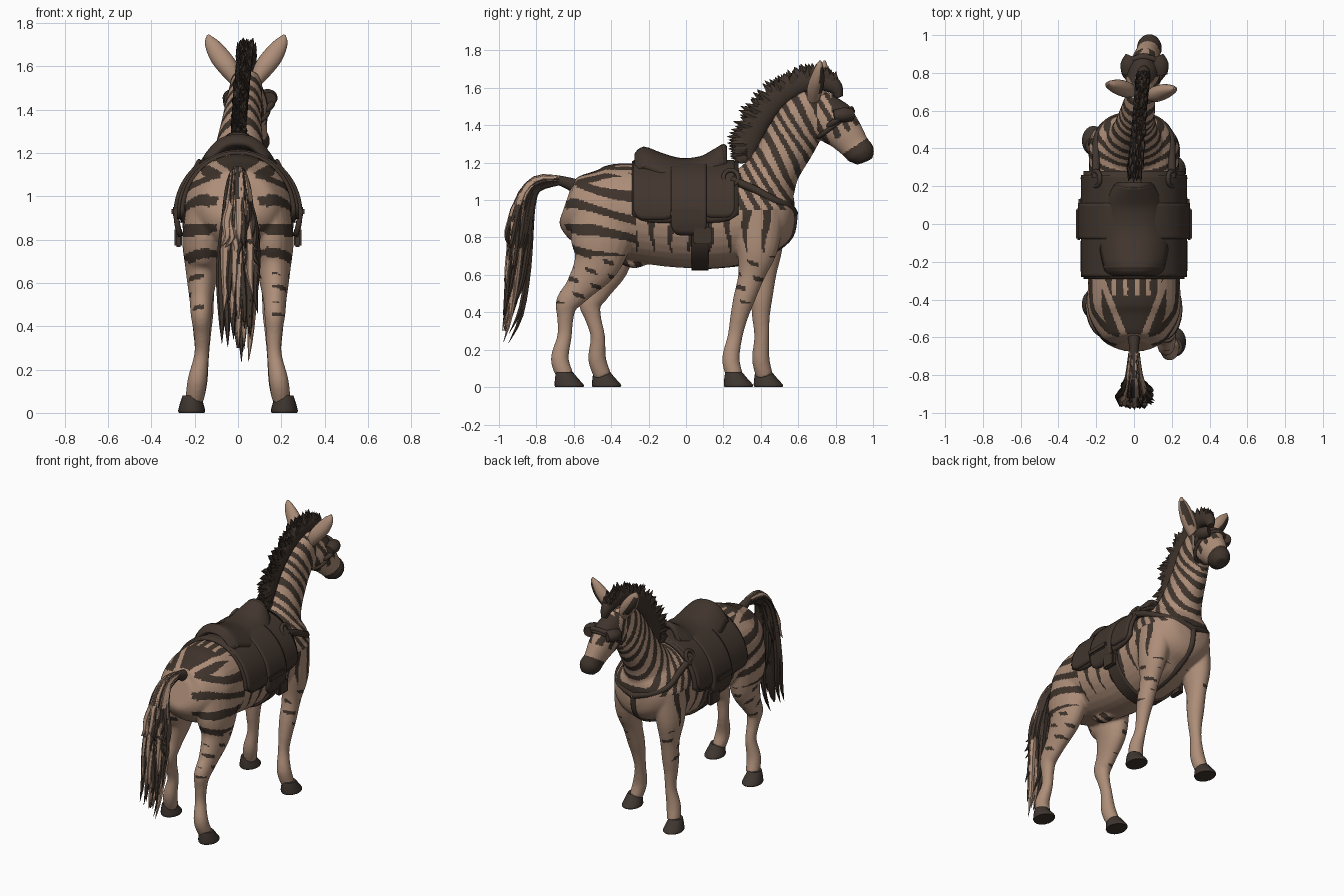
import bpy, bmesh, math, random
from mathutils import Vector

random.seed(4)
if "Cube" in bpy.data.objects:
    bpy.data.objects.remove(bpy.data.objects["Cube"])


def material(name, rgb):
    m = bpy.data.materials.new(name)
    m.use_nodes = True
    m.diffuse_color = (*rgb, 1)
    m.node_tree.nodes["Principled BSDF"].inputs["Base Color"].default_value = (*rgb, 1)
    return m


TAN = material("tan coat", (0.42, 0.27, 0.19))
DARK = material("dark stripe", (0.05, 0.034, 0.025))
LEATHER = material("brown leather", (0.053, 0.036, 0.027))
HOOF = material("dark hoof", (0.05, 0.037, 0.03))


def spline(keys, steps):
    """Catmull-Rom resampling of tuples of any length."""
    k = [keys[0], *keys, keys[-1]]
    out = []
    for i in range(1, len(k) - 2):
        for s in range(steps):
            t = s / steps
            out.append([0.5 * (2 * b + (c - a) * t + (2 * a - 5 * b + 4 * c - d) * t * t
                               + (3 * b - a - 3 * c + d) * t ** 3)
                        for a, b, c, d in zip(*k[i - 1:i + 3])])
    return out + [list(keys[-1])]


def tube(bm, keys, steps=5, sides=20, axis=None):
    """Closed tube through (x, y, z, side radius, depth radius) sections."""
    rows = spline(keys, steps)
    pts = [Vector(r[:3]) for r in rows]
    rings = []
    for i, r in enumerate(rows):
        t = axis or (pts[min(i + 1, len(pts) - 1)] - pts[max(i - 1, 0)]).normalized()
        up = t.cross(Vector((1, 0, 0))).normalized()
        side = up.cross(t)
        turn = [math.tau * j / sides for j in range(sides)]
        rings.append([bm.verts.new(pts[i] + side * (r[3] * math.cos(a)) + up * (r[4] * math.sin(a)))
                      for a in turn])
    for a, b in zip(rings, rings[1:]):
        for j in range(sides):
            bm.faces.new((a[j], a[j - 1], b[j - 1], b[j]))
    bm.faces.new(rings[0])
    bm.faces.new(rings[-1][::-1])


def finish(name, bm, *mats):
    bmesh.ops.recalc_face_normals(bm, faces=bm.faces)
    me = bpy.data.meshes.new(name)
    bm.to_mesh(me)
    bm.free()
    for m in mats:
        me.materials.append(m)
    me.shade_smooth()
    me.set_sharp_from_angle(angle=0.7)
    ob = bpy.data.objects.new(name, me)
    bpy.context.collection.objects.link(ob)
    return ob


def sheet(name, rows, thick):
    """Thickened leather surface from rows of points."""
    bm = bmesh.new()
    grid = [[bm.verts.new(p) for p in row] for row in rows]
    for a, b in zip(grid, grid[1:]):
        for j in range(len(a) - 1):
            bm.faces.new((a[j], a[j + 1], b[j + 1], b[j]))
    mod = finish(name, bm, LEATHER).modifiers.new("thickness", "SOLIDIFY")
    mod.thickness, mod.offset = thick, 0


def saddle_wrap(name, y0, y1, rx, rz, reach, thick=0.02, zc=0.92, rounding=0.09):
    rows = []
    for i in range(13):
        r = reach * (1 - rounding * (i / 6 - 1) ** 6)
        rows.append([(rx * math.sin(r * k / 20), y0 + (y1 - y0) * i / 12, zc + rz * math.cos(r * k / 20))
                     for k in range(-20, 21)])
    sheet(name, rows, thick)


def strap(name, pts, radius, cyclic=False):
    cu = bpy.data.curves.new(name, "CURVE")
    cu.dimensions = "3D"
    cu.bevel_depth = radius
    sp = cu.splines.new("POLY")
    sp.points.add(len(pts) - 1)
    for p, q in zip(sp.points, pts):
        p.co = (*q, 1)
    sp.use_cyclic_u = cyclic
    cu.materials.append(LEATHER)
    bpy.context.collection.objects.link(bpy.data.objects.new(name, cu))


def block(name, loc, size):
    bm = bmesh.new()
    bmesh.ops.create_cube(bm, size=1)
    bmesh.ops.scale(bm, vec=size, verts=bm.verts)
    bmesh.ops.translate(bm, vec=loc, verts=bm.verts)
    bmesh.ops.bevel(bm, geom=bm.edges[:], offset=0.008, segments=2, affect="EDGES")
    finish(name, bm, LEATHER)


# Body: trunk, neck, head and legs fused into one skin
bm = bmesh.new()
tube(bm, [(0, -0.645, 0.98, 0.08, 0.09), (0, -0.61, 0.97, 0.17, 0.16), (0, -0.48, 0.945, 0.24, 0.225),
          (0, -0.32, 0.94, 0.245, 0.258), (0, -0.05, 0.9, 0.24, 0.26), (0, 0.2, 0.9, 0.24, 0.258),
          (0, 0.38, 0.93, 0.235, 0.24), (0, 0.5, 0.93, 0.2, 0.19), (0, 0.56, 0.93, 0.14, 0.13),
          (0, 0.58, 0.93, 0.06, 0.06)], sides=32)
tube(bm, [(0, 0.32, 0.95, 0.19, 0.2), (0, 0.41, 1.06, 0.165, 0.175), (0.005, 0.475, 1.175, 0.125, 0.14),
          (0.015, 0.56, 1.32, 0.095, 0.14), (0.03, 0.63, 1.44, 0.083, 0.13), (0.04, 0.7, 1.54, 0.07, 0.08)], sides=28)
tube(bm, [(0.035, 0.7, 1.54, 0.06, 0.07), (0.045, 0.78, 1.43, 0.09, 0.12), (0.06, 0.85, 1.355, 0.077, 0.1),
          (0.073, 0.905, 1.285, 0.062, 0.08), (0.083, 0.937, 1.245, 0.066, 0.076), (0.088, 0.955, 1.205, 0.038, 0.045)],
     sides=24)
tube(bm, [(0, -0.36, 0.7, 0.03, 0.03), (0, -0.28, 0.67, 0.045, 0.035), (0, -0.2, 0.68, 0.02, 0.02)])
hind = [(0.13, -0.42, 0.97, 0.105, 0.18), (0.153, -0.45, 0.8, 0.105, 0.17), (0.165, -0.48, 0.66, 0.078, 0.125),
        (0.17, -0.57, 0.53, 0.055, 0.078), (0.17, -0.635, 0.45, 0.048, 0.062), (0.167, -0.645, 0.37, 0.038, 0.044),
        (0.168, -0.65, 0.27, 0.034, 0.039), (0.188, -0.675, 0.15, 0.045, 0.048), (0.2, -0.645, 0.06, 0.043, 0.046)]
fore = [(0.14, 0.38, 0.95, 0.1, 0.15), (0.165, 0.38, 0.75, 0.08, 0.115), (0.165, 0.35, 0.6, 0.057, 0.072),
        (0.165, 0.31, 0.47, 0.053, 0.058), (0.165, 0.285, 0.38, 0.043, 0.048), (0.167, 0.262, 0.27, 0.034, 0.04),
        (0.185, 0.24, 0.15, 0.045, 0.047), (0.2, 0.26, 0.06, 0.042, 0.045)]
hoof_bm = bmesh.new()
for leg, stride in ((hind, 0.2), (fore, 0.16)):
    for side in (1, -1):
        step = lambda z: stride * min(1, max(0, (0.85 - z) / 0.65)) if side < 0 else 0
        tube(bm, [(side * x, y + step(z), z, a, b) for x, y, z, a, b in leg])
        x, y = side * 0.214, leg[-1][1] + step(0)
        tube(hoof_bm, [(x, y - 0.005, 0.08, 0.042, 0.045), (x, y + 0.005, 0.05, 0.052, 0.06),
                       (x, y + 0.02, 0.012, 0.062, 0.078), (x, y + 0.02, 0, 0.058, 0.074)], axis=Vector((0, 0, -1)))
finish("hooves", hoof_bm, HOOF)
body = finish("body", bm, TAN, DARK)
mod = body.modifiers.new("fuse", "REMESH")
mod.mode, mod.voxel_size = "VOXEL", 0.0085
mod = body.modifiers.new("soften", "SMOOTH")
mod.factor, mod.iterations = 0.5, 6
skin = bpy.data.meshes.new_from_object(body.evaluated_get(bpy.context.evaluated_depsgraph_get()))
body.modifiers.clear()
body.data = skin
skin.materials.clear()
skin.materials.append(TAN)
skin.materials.append(DARK)


def wave(v):
    return math.sin(math.tau * v)


def striped(c, n):
    x, y, z = c
    ax = abs(x)
    wob = 0.012 * math.sin(13 * y + 17 * z + 9 * ax)
    muzzle = (y - 0.78) * 0.55 + (1.43 - z) * 0.83
    if y > 0.7 and z > 1.15:                                   # head
        forehead = y > 0.78 and z > 1.47
        return forehead or muzzle > 0.185 or (muzzle < 0.1 and wave((0.85 * y + 0.52 * z + wob) / 0.055) > 0.1)
    if z > 0.95 and y > 0.2:                                   # neck and shoulder
        return wave((0.86 * y + 0.5 * z + wob) / 0.06) > 0.05
    if y < -0.22 and n.z > 0.72 and z > 1:                     # croup
        w = 0.4 * (y + 0.68)
        if ax < w:
            return not (y > -0.38 and wave(x / 0.06) > 0.4)
        return w + 0.035 < ax < w + 0.09
    if z < 0.7:                                                # leg spots and sheath
        if ax < 0.05 and z > 0.6:
            return -0.34 < y < -0.21 and wave(y / 0.07 + z * 9) > -0.4
        return z > 0.45 and ax > 0.16 and wave((z + 0.3 * y) / 0.075) > 0.55 and wave(y / 0.11 + z * 3) > 0.1
    if y < -0.27:                                              # haunch bands
        return ax > 0.09 + wob and wave((z + 0.22 * (y + 0.65) + wob - 0.722) / 0.116) > 0.22 + 0.4 * (ax < 0.13)
    return y < 0.5 and wave((y + wob) / 0.1) > 1.05 - (z - 0.7) * 3.4   # barrel


for p in skin.polygons:
    p.material_index = int(striped(p.center, p.normal))
skin.shade_smooth()

# Ears, opening forward and outward with dark inner faces
bm = bmesh.new()
for s in (1, -1):
    tube(bm, [(0.038 + s * a, y - 0.012 * s, z, w, d) for a, y, z, w, d in
              ((0.045, 0.69, 1.53, 0.028, 0.03), (0.08, 0.7, 1.59, 0.045, 0.042), (0.125, 0.715, 1.65, 0.046, 0.038),
               (0.163, 0.725, 1.71, 0.03, 0.022), (0.176, 0.73, 1.745, 0.006, 0.005))], sides=20)
ears = finish("ears", bm, TAN, DARK)
for p in ears.data.polygons:
    outward = math.copysign(0.55, p.center.x - 0.038)
    p.material_index = int(p.normal.dot((outward, 0.8, -0.2)) > 0.84 and 1.57 < p.center.z < 1.715)

# Upright mane with bristling tufts
bm = bmesh.new()
crest = [(0, 0.33, 1.22, 0.025, 0.04), (0.002, 0.335, 1.3, 0.034, 0.06), (0.01, 0.385, 1.42, 0.036, 0.065),
         (0.02, 0.475, 1.535, 0.036, 0.065), (0.03, 0.59, 1.615, 0.036, 0.06), (0.04, 0.7, 1.645, 0.038, 0.055),
         (0.05, 0.79, 1.61, 0.038, 0.045), (0.055, 0.82, 1.55, 0.02, 0.02)]
tube(bm, crest, sides=14)
for x, y, z, a, b in spline(crest[:-1], 8):
    out = Vector((0, y - 0.68, z - 1.28)).normalized()
    for k in (-1, 0, 1):
        base = Vector((x + k * 0.018, y, z))
        tip = base + out * (b + random.uniform(0, 0.035)) + Vector((random.uniform(-0.02, 0.02),
                                                                    random.uniform(-0.03, 0.01), 0))
        tube(bm, [(*base, 0.015, 0.024), (*base.lerp(tip, 0.6), 0.013, 0.02), (*tip, 0.001, 0.001)], 1, 6)
finish("mane", bm, DARK)

# Tail: a dock and many tapered locks, the pale ones lying on top
bm = bmesh.new()
tube(bm, [(0, -0.58, 1.07, 0.035, 0.04), (0, -0.68, 1.105, 0.024, 0.026), (0, -0.78, 1.1, 0.03, 0.03),
          (0, -0.86, 1.0, 0.045, 0.045), (0, -0.885, 0.8, 0.05, 0.045), (0, -0.92, 0.5, 0.035, 0.03),
          (0, -0.965, 0.3, 0.006, 0.006)])
finish("tail_dock", bm, DARK)
for name, count, spread, mat in (("tail_dark_locks", 34, math.tau, DARK), ("tail_tan_locks", 18, math.pi, TAN)):
    bm = bmesh.new()
    for i in range(count):
        a = random.uniform(0, spread)
        u, v = math.cos(a), math.sin(a)
        end = random.uniform(0.22, 0.8)
        drop, sway = 0.98 - end, random.uniform(-0.04, 0.04)
        tube(bm, [(u * 0.02, -0.68, 1.105 + v * 0.018, 0.01, 0.01),
                  (u * 0.03, -0.8 - v * 0.01, 1.085 + v * 0.03, 0.017, 0.015),
                  (u * 0.05, -0.865 - v * 0.045, 0.97 + v * 0.01, 0.02, 0.017),
                  (u * 0.065 + sway * 0.5, -0.89 - v * 0.05, 0.98 - drop * 0.45, 0.022, 0.017),
                  (u * 0.04 + sway, -0.92 - v * 0.04, 0.98 - drop * 0.8, 0.016, 0.013),
                  (u * 0.12 * end + sway, -0.985 + 0.07 * end - v * 0.02, end, 0.001, 0.001)], 3, 6)
    finish(name, bm, mat)

# Saddle: pad, flaps, fender, girth and dished seat
saddle_wrap("saddle_pad", -0.29, 0.28, 0.258, 0.28, 1.72)
saddle_wrap("rear_flap", -0.28, -0.06, 0.272, 0.285, 1.66)
saddle_wrap("front_flap", 0.09, 0.26, 0.272, 0.285, 1.62)
saddle_wrap("stirrup_fender", -0.08, 0.11, 0.285, 0.285, 1.95, 0.025)
saddle_wrap("girth", 0.03, 0.12, 0.25, 0.268, math.pi, 0.018, 0.9, 0)
seat = [(y, w, [(w * k / 8, y, z - 0.1 * abs(k / 8) ** 2.6) for k in range(-8, 9)]) for y, z, w in
        spline([(-0.26, 1.235, 0.13), (-0.225, 1.265, 0.145), (-0.14, 1.235, 0.165), (-0.03, 1.205, 0.175),
                (0.08, 1.215, 0.155), (0.15, 1.25, 0.125), (0.2, 1.28, 0.09)], 4)]
sheet("seat", [row for y, w, row in seat], 0.04)
strap("cantle_roll", seat[4][2], 0.021)
strap("pommel_roll", seat[-1][2], 0.02)

# Harness: breast straps, rings, stirrups and the chest strap down to the girth
for side, label in ((1, "left"), (-1, "right")):
    strap(label + "_breast_strap", spline([(side * 0.2, 0.24, 1.11), (side * 0.2, 0.36, 1.06),
          (side * 0.19, 0.47, 1.0), (side * 0.12, 0.55, 0.965), (0, 0.578, 0.93)], 5), 0.021)
    strap(label + "_strap_ring", [(side * (0.2 - 0.02 * math.sin(a * math.pi / 8)), 0.24 + 0.04 * math.cos(a * math.pi / 8),
                                   1.12 + 0.04 * math.sin(a * math.pi / 8)) for a in range(16)], 0.012, True)
    block(label + "_stirrup_buckle", (side * 0.275, 0.09, 0.81), (0.035, 0.1, 0.09))
    block(label + "_stirrup_strap", (side * 0.293, 0.0, 0.93), (0.03, 0.17, 0.04))
strap("chest_strap", spline([(0, 0.578, 0.93), (0, 0.555, 0.81), (0, 0.45, 0.725), (0, 0.3, 0.67), (0, 0.1, 0.65)], 5), 0.02)

# Bridle loop and dark goggles
head_up = Vector((0, 0.8, 0.6))
for name, c, rx, rh, r in (("cheek_strap", (0.05, 0.8, 1.405), 0.09, 0.116, 0.012),
                           ("goggle_band", (0.052, 0.815, 1.435), 0.105, 0.085, 0.016)):
    strap(name, [Vector(c) + head_up * (rh * math.sin(a * math.pi / 16)) + Vector((rx * math.cos(a * math.pi / 16), 0, 0))
                 for a in range(32)], r, True)
bm = bmesh.new()
for s in (1, -1):
    tube(bm, [(0.056 + s * 0.085, 0.79, 1.45, 0.035, 0.03), (0.056 + s * 0.08, 0.84, 1.455, 0.048, 0.04),
              (0.056 + s * 0.062, 0.885, 1.455, 0.04, 0.034)], 3, 18)
finish("goggles", bm, LEATHER)
